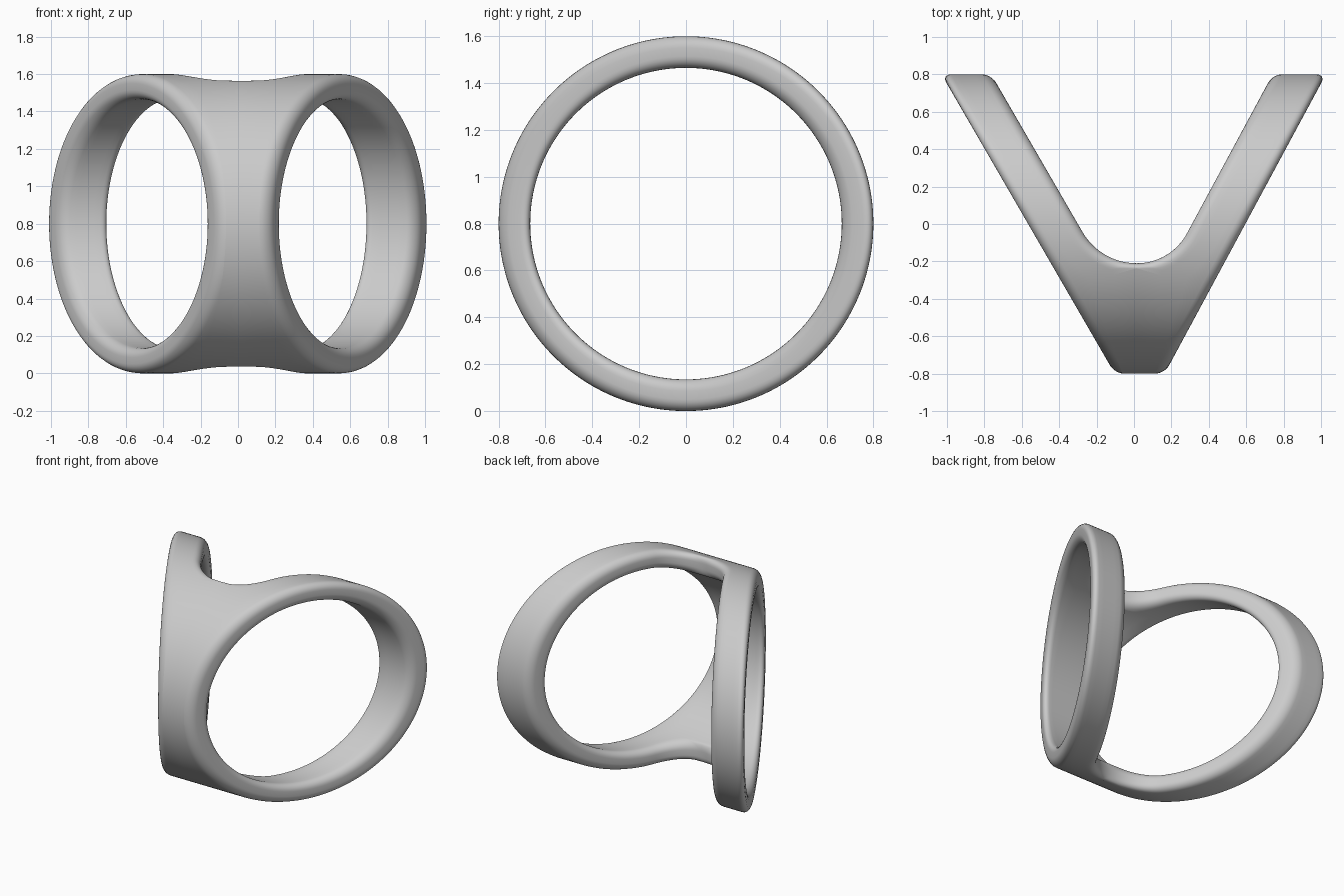
import bpy
import bmesh
from math import acos, atan, cos, sin, pi, sqrt

cube = bpy.data.objects.get("Cube")
if cube:
    bpy.data.objects.remove(cube, do_unlink=True)

OUTER, INNER = 0.8, 0.665      # tube radii
SEAM_X, TIP_Y = 0.015, -0.21   # where the two loops join, and the crotch of the V
STRAIGHT, ARC, SEAM = 52, 18, 38
COLUMNS = (0, 0.33, 0.67, 1)   # steps across the band


def lerp(a, b, t):
    return a + (b - a) * t


def band(radius, sign, slope, outer_x, inner_x):
    """Rows of points across half a loop, lying on a tube of this radius."""
    width = inner_x - sign * SEAM_X
    r = (width + slope * TIP_Y) / (sqrt(1 + slope * slope) - slope)
    tilt = atan(slope)
    centre_y = TIP_Y + r
    tangent = acos((centre_y - r * sin(tilt)) / radius)
    tip = acos(TIP_Y / radius)
    spread = tangent + 0.36

    # pairs of (outer angle, inner angle, inner x)
    path = []
    for i in range(STRAIGHT):
        a = tangent * i / STRAIGHT
        path.append((a, a, sign * (inner_x + slope * radius * cos(a))))
    for i in range(ARC):
        t = i / ARC
        p = lerp(tilt, pi / 2, t)
        path.append((lerp(tangent, spread, t),
                     acos((centre_y - r * sin(p)) / radius),
                     SEAM_X + sign * r * cos(p)))
    for i in range(SEAM + 1):
        t = i / SEAM
        path.append((lerp(spread, pi, t), lerp(tip, pi, t), SEAM_X))

    rows = []
    for a, b, x_in in path:
        x_out = sign * (outer_x + slope * radius * cos(a))
        row = []
        for s in COLUMNS:
            angle = lerp(a, b, s)
            row.append((lerp(x_out, x_in, s), radius * cos(angle), radius * sin(angle)))
        rows.append(row)
    return rows


def add_half_loop(bm, flip, *shape):
    """Outer skin, inner skin and the walls at both rims."""
    skins = [[[bm.verts.new((x, y, z * flip)) for x, y, z in row]
              for row in band(radius, *shape)] for radius in (OUTER, INNER)]
    last = len(COLUMNS) - 1
    for i in range(STRAIGHT + ARC + SEAM):
        for rows in skins:
            for j in range(last):
                bm.faces.new((rows[i][j], rows[i + 1][j], rows[i + 1][j + 1], rows[i][j + 1]))
        out, inn = skins
        for j in (0, last):
            if j == 0 or i < STRAIGHT + ARC:
                bm.faces.new((out[i][j], out[i + 1][j], inn[i + 1][j], inn[i][j]))


# Double ring: right and left loops, upper and lower halves
bm = bmesh.new()
for flip in (1, -1):
    add_half_loop(bm, flip, -1, 0.579, 0.566, 0.30)
    add_half_loop(bm, flip, 1, 0.539, 0.595, 0.31)
bmesh.ops.remove_doubles(bm, verts=bm.verts, dist=0.0005)
bmesh.ops.recalc_face_normals(bm, faces=bm.faces)
bmesh.ops.translate(bm, verts=bm.verts, vec=(0, 0, OUTER))
mesh = bpy.data.meshes.new("double_ring")
bm.to_mesh(mesh)
bm.free()

ring = bpy.data.objects.new("double_ring", mesh)
bpy.context.collection.objects.link(ring)

# Grey material
grey = bpy.data.materials.new("plain_grey")
grey.use_nodes = True
colour = (0.6, 0.6, 0.6, 1)
grey.diffuse_color = colour
grey.node_tree.nodes["Principled BSDF"].inputs["Base Color"].default_value = colour
mesh.materials.append(grey)

# Rounded rims
bevel = ring.modifiers.new("rounded_rims", "BEVEL")
bevel.width = 0.05
bevel.segments = 6
bevel.limit_method = "ANGLE"
bevel.angle_limit = 0.6
bevel.use_clamp_overlap = False

bpy.ops.object.select_all(action="DESELECT")
ring.select_set(True)
bpy.context.view_layer.objects.active = ring
bpy.ops.object.modifier_apply(modifier=bevel.name)
bpy.ops.object.shade_smooth_by_angle(angle=0.7)
